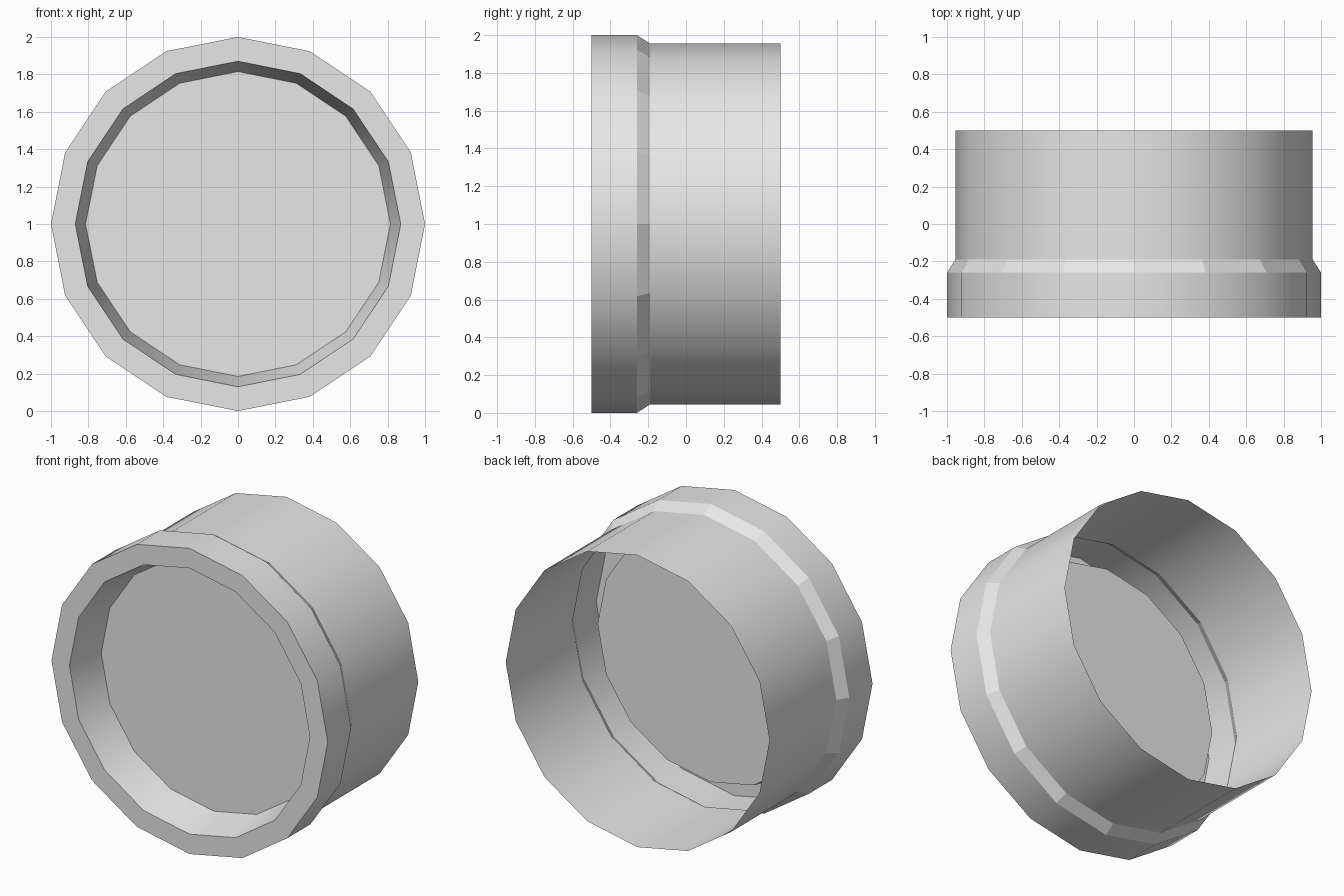
import bpy
import bmesh
import math

SIDES = 16

cube = bpy.data.objects.get("Cube")
if cube:
    bpy.data.objects.remove(cube, do_unlink=True)

grey = bpy.data.materials.new("light grey")
grey.use_nodes = True
grey.diffuse_color = (0.8, 0.8, 0.8, 1)
grey.node_tree.nodes["Principled BSDF"].inputs["Base Color"].default_value = (0.8, 0.8, 0.8, 1)


def turned(name, profile, smooth=True, cap=False):
    """Sweep (radius, y) points round the y axis, optionally closing the last ring."""
    bm = bmesh.new()
    rings = []
    for radius, y in profile:
        ring = []
        for i in range(SIDES):
            a = 2 * math.pi * i / SIDES
            ring.append(bm.verts.new((radius * math.cos(a), y, 1 + radius * math.sin(a))))
        rings.append(ring)
    for a, b in zip(rings, rings[1:]):
        for i in range(SIDES):
            j = (i + 1) % SIDES
            bm.faces.new((a[i], a[j], b[j], b[i]))
    if cap:
        bm.faces.new(rings[-1])
    mesh = bpy.data.meshes.new(name)
    bm.to_mesh(mesh)
    bm.free()
    mesh.materials.append(grey)
    obj = bpy.data.objects.new(name, mesh)
    bpy.context.collection.objects.link(obj)
    if smooth:
        bpy.ops.object.select_all(action="DESELECT")
        obj.select_set(True)
        bpy.context.view_layer.objects.active = obj
        bpy.ops.object.shade_smooth_by_angle(angle=math.radians(30))
    return obj


# Open tube at the back
turned("barrel", [(0.955, 0.5), (0.955, -0.19)])
# Faceted step between tube and collar
turned("shoulder", [(0.955, -0.19), (1, -0.26)], smooth=False)
# Wide collar, flat front rim, tapered recess and its closing panel
turned("collar", [(1, -0.26), (1, -0.5), (0.87, -0.5), (0.815, -0.25)], cap=True)
